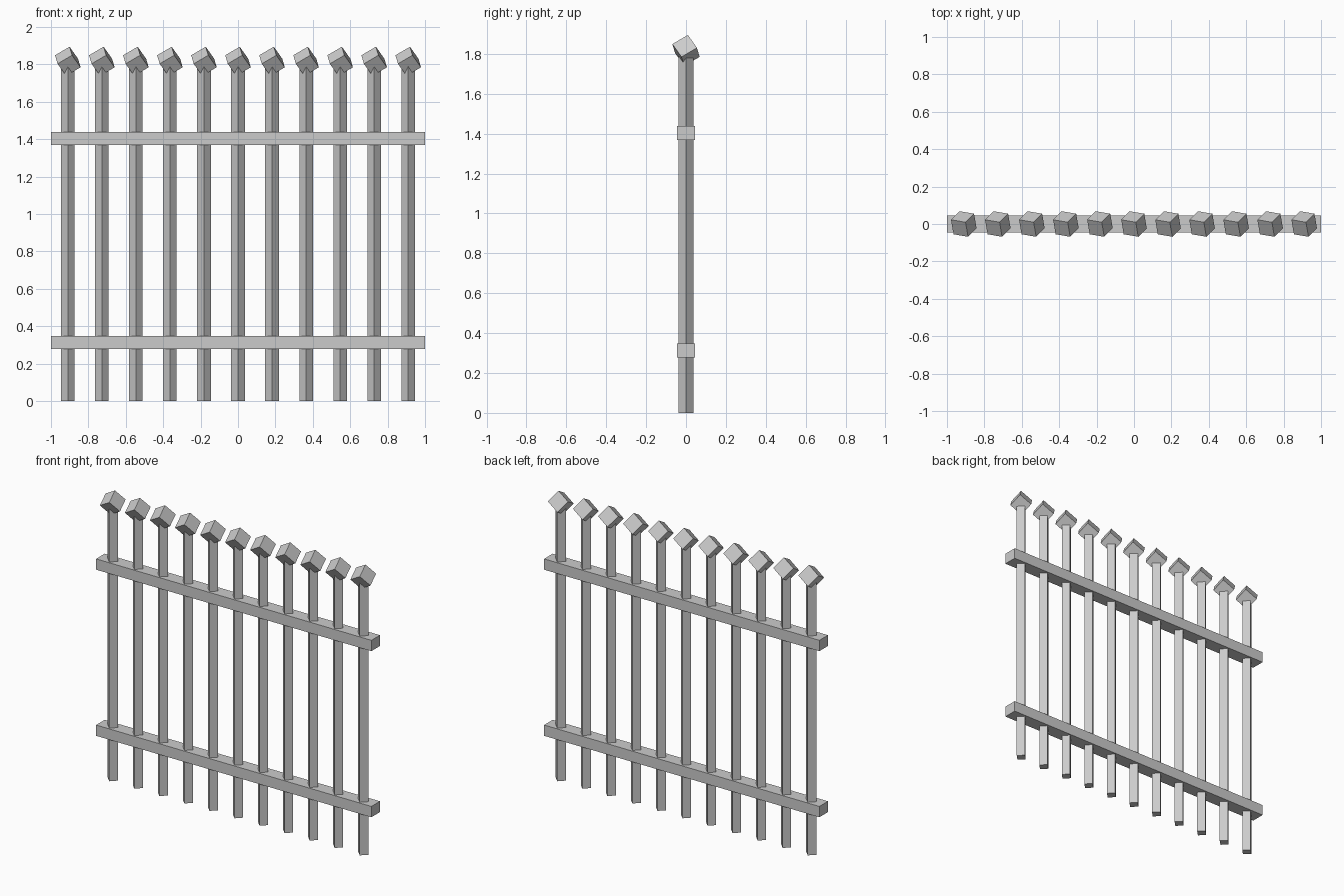
import bpy
from math import radians

if "Cube" in bpy.data.objects:
    bpy.data.objects.remove(bpy.data.objects["Cube"])

COUNT = 11
SPACING = 0.182
POST_HEIGHT = 1.817


def box(name, location, size, rotation=(0, 0, 0)):
    bpy.ops.mesh.primitive_cube_add(size=1, location=location, rotation=rotation)
    ob = bpy.context.object
    ob.name = name
    ob.scale = size
    return ob


# Four-sided posts set corner-forward, each with a tilted cube cap
for i in range(COUNT):
    x = (i - (COUNT - 1) / 2) * SPACING
    bpy.ops.mesh.primitive_cylinder_add(
        vertices=4, radius=0.0364, depth=POST_HEIGHT,
        location=(x, 0, POST_HEIGHT / 2))
    bpy.context.object.name = f"post_{i + 1}"
    box(f"post_cap_{i + 1}", (x, 0, POST_HEIGHT), (0.091, 0.091, 0.091),
        (radians(45), radians(45), radians(45)))

# Horizontal rails
for name, z in (("lower_rail", 0.313), ("upper_rail", 1.404)):
    box(name, (0, 0, z), (2.0, 0.089, 0.071))
